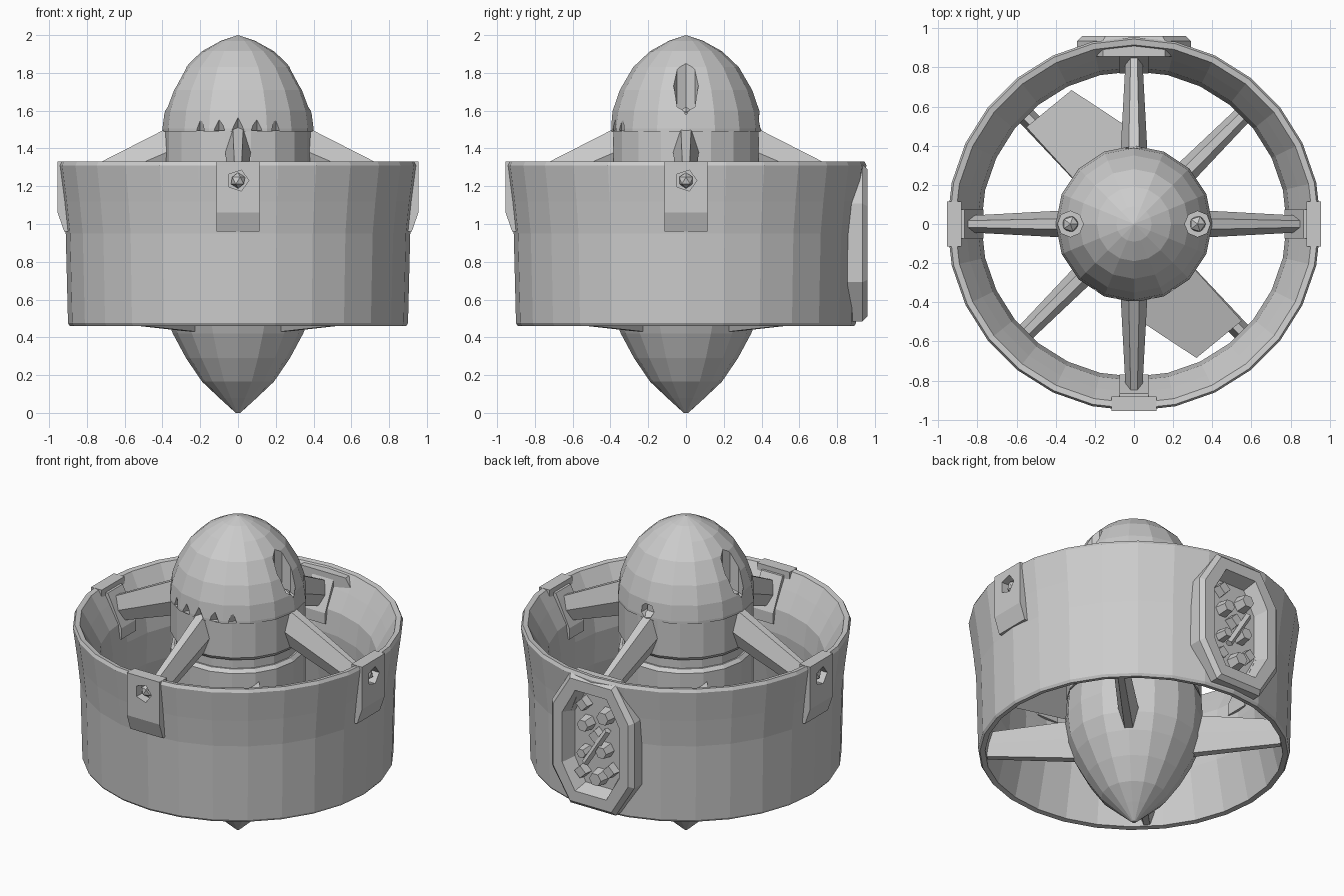
import bpy, bmesh, math
from mathutils import Matrix, Vector
from math import sin, cos, pi, radians

if "Cube" in bpy.data.objects:
    bpy.data.objects.remove(bpy.data.objects["Cube"])


def make(name, verts, faces, angle=0.0):
    bm = bmesh.new()
    vs = [bm.verts.new(v) for v in verts]
    for f in faces:
        bm.faces.new([vs[i] for i in f])
    bmesh.ops.remove_doubles(bm, verts=bm.verts, dist=1e-5)
    bmesh.ops.dissolve_degenerate(bm, edges=bm.edges, dist=1e-6)
    bmesh.ops.rotate(bm, verts=bm.verts, matrix=Matrix.Rotation(angle, 3, 'Z'))
    bmesh.ops.recalc_face_normals(bm, faces=bm.faces)
    me = bpy.data.meshes.new(name)
    bm.to_mesh(me)
    bm.free()
    ob = bpy.data.objects.new(name, me)
    bpy.context.collection.objects.link(ob)
    return ob


def loft(name, rings, closed=False, angle=0.0):
    """Skin equal-length rings; cap the ends or join last to first."""
    n, m = len(rings[0]), len(rings)
    verts = [p for r in rings for p in r]
    faces = []
    for i in range(m if closed else m - 1):
        a, b = i * n, ((i + 1) % m) * n
        faces += [(a + j, a + (j + 1) % n, b + (j + 1) % n, b + j) for j in range(n)]
    if not closed:
        faces += [tuple(range(n)), tuple(range((m - 1) * n, m * n))]
    return make(name, verts, faces, angle)


def lathe(name, profile, sides):
    """Spin a closed (r, z) outline round the z axis."""
    return loft(name, [[(r * cos(2 * pi * i / sides), r * sin(2 * pi * i / sides), z)
                        for r, z in profile] for i in range(sides)], True)


def radial_prism(name, profile, width, angle):
    """Closed (r, z) outline, extruded sideways, pointing at the given angle."""
    return loft(name, [[(r, s * width / 2, z) for r, z in profile] for s in (-1, 1)], angle=angle)


def bar(name, ends, angle):
    """Tapered hexagonal bar; ends = (radius, half width, z low, z high)."""
    rings = []
    for r, w, lo, hi in ends:
        mid = lo + (hi - lo) * 0.45
        rings.append([(r, -w * .4, lo), (r, w * .4, lo), (r, w, mid),
                      (r, w * .4, hi), (r, -w * .4, hi), (r, -w, mid)])
    return loft(name, rings, angle=angle)


def rod(name, a, b, r1, r2, sides):
    """Cylinder or cone from point a to point b."""
    a, b = Vector(a), Vector(b)
    q = (b - a).to_track_quat('Z', 'Y')
    return loft(name, [[p + q @ Vector((r * cos(2 * pi * i / sides), r * sin(2 * pi * i / sides), 0))
                        for i in range(sides)] for p, r in ((a, r1), (b, r2))])


def ball(name, loc, r):
    bpy.ops.mesh.primitive_ico_sphere_add(subdivisions=1, radius=r, location=loc)
    bpy.context.object.name = name


def cut(targets, cutter):
    for ob in targets:
        mod = ob.modifiers.new("cut", 'BOOLEAN')
        mod.operation, mod.solver, mod.object = 'DIFFERENCE', 'EXACT', cutter
        bpy.context.view_layer.objects.active = ob
        bpy.ops.object.modifier_apply(modifier=mod.name)
    bpy.data.objects.remove(cutter)


# Duct ring with flared intake lip and narrower throat
duct = lathe("duct", [(.89, .46), (.90, .475), (.912, .95), (.93, 1.12), (.955, 1.31), (.945, 1.33),
                      (.915, 1.325), (.86, 1.23), (.80, 1.12), (.78, .98), (.79, .78), (.86, .465)], 28)

# Upper nose, rotor hub and tail cone
nose = lathe("nose_dome", [(0, 1.49), (.40, 1.49), (.40, 1.505), (.388, 1.60), (.35, 1.71), (.28, 1.83),
                           (.19, 1.915), (.09, 1.97), (0, 2.0)], 16)
lathe("motor_housing", [(0, 1.25), (.375, 1.25), (.39, 1.27), (.39, 1.49), (0, 1.49)], 18)
lathe("hub_groove", [(0, 1.18), (.36, 1.18), (.36, 1.25), (0, 1.25)], 18)
lathe("rotor_hub", [(0, .82), (.39, .82), (.39, 1.17), (.37, 1.19), (0, 1.19)], 18)
lathe("tail_cone", [(0, .81), (.39, .81), (.40, .66), (.385, .52), (.345, .42), (.275, .29),
                    (.19, .165), (.10, .08), (.012, 0), (0, 0)], 16)

# Countersunk screws bored down into the nose
for s in (-1, 1):
    cut([nose], rod("bore", (s * .325, 0, 1.57), (s * .325, 0, 2.1), .066, .066, 8))
    ball("nose_screw", (s * .325, 0, 1.575), .045)

# Row of vent notches at the front and a cable hole at the back
for i in range(-2, 3):
    x = i * .1
    y = -math.sqrt(.395 ** 2 - x * x)
    cut([nose], rod("notch", (x, y, 1.495), (x, y, 1.56), .034, .004, 4))
cut([nose], rod("cable_hole", (0, .32, 1.54), (0, .5, 1.54), .045, .045, 7))
rod("cable_stub", (0, .30, 1.54), (0, .35, 1.54), .03, .03, 7)

# Four sloping upper arms with clamps inside the duct
for k in range(4):
    a = k * pi / 2
    bar("upper_arm", [(.34, .07, 1.29, 1.525), (.86, .042, 1.10, 1.26)], a)
    radial_prism("inner_clamp", [(.90, 1.30), (.865, 1.30), (.845, 1.26), (.77, 1.10), (.77, 1.03), (.82, 1.03)],
                 .15, a)

# Outer brackets with sunken bolts (the back position holds the connector panel)
for a in (0, pi, -pi / 2):
    br = radial_prism("outer_bracket", [(.88, 1.33), (.955, 1.33), (.955, 1.06), (.92, .96), (.88, .96)], .23, a)
    d = Vector((cos(a), sin(a), 0))
    up = Vector((0, 0, 1.23))
    cut([br, duct], rod("bolt_hole", d * .90 + up, d * 1.0 + up, .058, .058, 5))
    ball("bracket_bolt", d * .905 + up, .042)

# Four lower stator vanes on the diagonals
for k in range(4):
    bar("stator_vane", [(.34, .06, .43, .68), (.85, .045, .47, .63)], pi / 4 + k * pi / 2)

# Two pitched propeller blades
outline = [(.36, -36, 1.10), (.74, -42, 1.05), (.755, -65, .96), (.52, -83, .90), (.37, -86, .90)]
for k in range(2):
    loft("fan_blade", [[(r * cos(radians(t)), r * sin(radians(t)), z + dz) for r, t, z in outline]
                       for dz in (-.015, .015)], angle=k * pi)


# Octagonal connector panel recessed into the back of the duct
def octagon(w, h, y):
    pts = [(w, h * .5), (w * .55, h), (-w * .55, h), (-w, h * .5)]
    pts += [(-x, -z) for x, z in pts]
    return [(x, y, .90 + z) for x, z in pts]


panel = loft("connector_panel", [octagon(.29, .415, .855), octagon(.29, .415, .935),
                                 octagon(.265, .39, .96)])
cut([panel, duct], loft("recess", [octagon(.17, .29, .875), octagon(.215, .335, 1.0)]))

# Plugs, blocks and cable inside the recess
for x, z, r in ((-.07, 1.08, .055), (.07, 1.0, .05), (-.06, .86, .05), (.08, .82, .04), (-.02, .68, .055)):
    rod("panel_plug", (x, .86, z), (x, .945, z), r, r * .75, 6)
for x, z in ((.09, 1.12), (.0, .94), (-.1, .74), (.1, .69)):
    rod("panel_block", (x, .86, z), (x, .925, z), .05, .04, 4)
rod("panel_cable", (-.09, .915, 1.0), (.06, .925, .76), .022, .022, 5)
